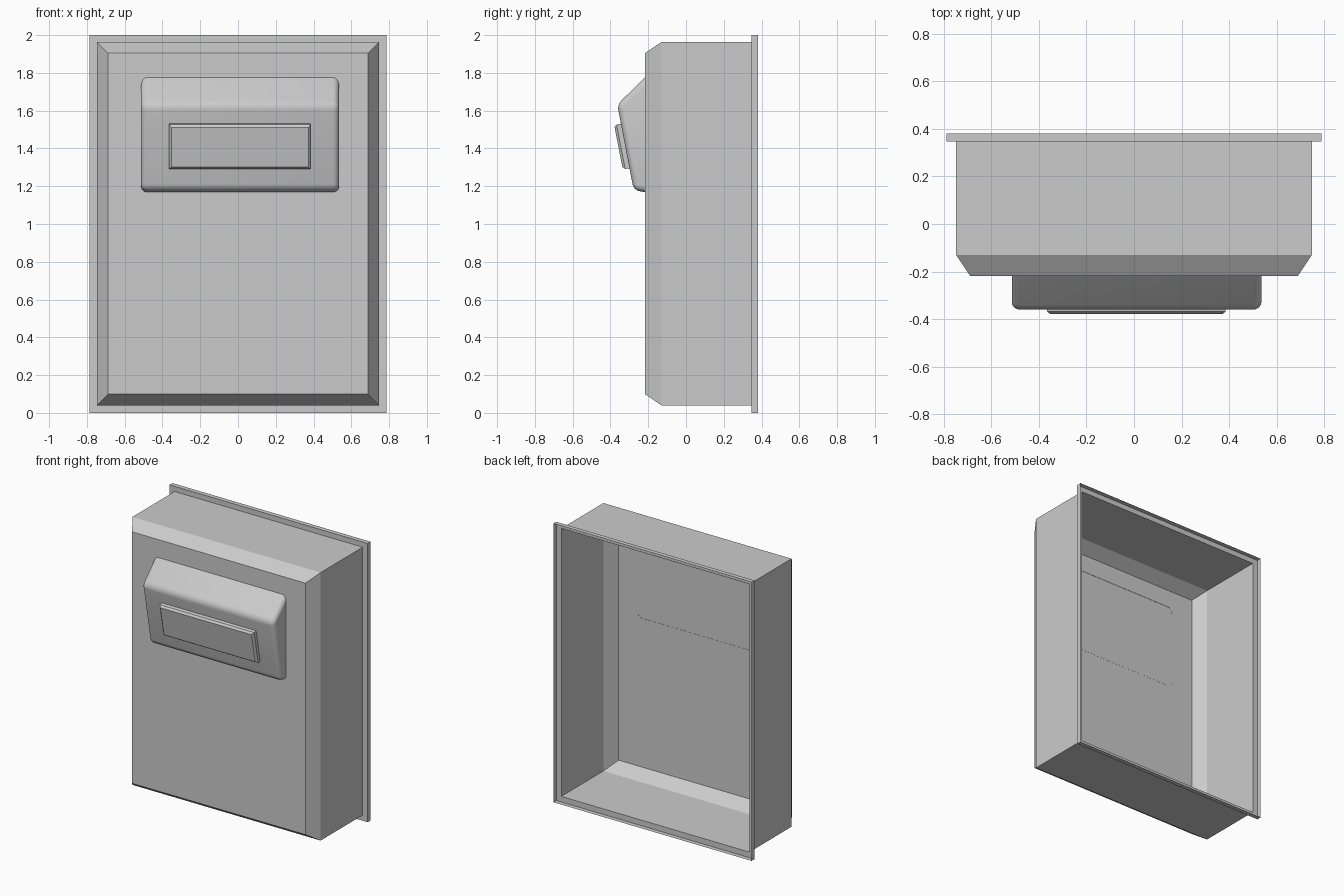
import bpy
import bmesh
from math import radians
from mathutils import Matrix

cube = bpy.data.objects.get("Cube")
if cube:
    bpy.data.objects.remove(cube, do_unlink=True)

grey = bpy.data.materials.new("light_grey")
grey.use_nodes = True
grey.diffuse_color = (0.6, 0.6, 0.6, 1)
grey.node_tree.nodes["Principled BSDF"].inputs["Base Color"].default_value = (0.6, 0.6, 0.6, 1)


def add_object(name, bm):
    mesh = bpy.data.meshes.new(name)
    bm.to_mesh(mesh)
    bm.free()
    mesh.materials.append(grey)
    obj = bpy.data.objects.new(name, mesh)
    bpy.context.collection.objects.link(obj)
    return obj


def ring(bm, half_width, y, low, high):
    corners = ((-half_width, low), (half_width, low), (half_width, high), (-half_width, high))
    return [bm.verts.new((x, y, z)) for x, z in corners]


# Hollow cabinet shell, open at the back: front panel, chamfer, walls, flange, lip
bm = bmesh.new()
sections = [
    (0.688, -0.218, 0.10, 1.905),
    (0.747, -0.13, 0.04, 1.963),
    (0.747, 0.347, 0.04, 1.963),
    (0.787, 0.347, 0.0, 2.0),
    (0.787, 0.38, 0.0, 2.0),
]
rings = [ring(bm, *s) for s in sections]
bm.faces.new(rings[0])
for a, b in zip(rings, rings[1:]):
    for i in range(4):
        j = (i + 1) % 4
        bm.faces.new((a[i], b[i], b[j], a[j]))
add_object("cabinet_shell", bm)

# Wedge-shaped housing with rounded front edges
bm = bmesh.new()
profile = [(-0.217, 1.777), (-0.364, 1.632), (-0.277, 1.18), (-0.217, 1.168)]
left, right = ([bm.verts.new((x, y, z)) for y, z in profile] for x in (-0.513, 0.535))
bm.faces.new(left)
bm.faces.new(right[::-1])
for i in range(3):
    bm.faces.new((left[i], left[i + 1], right[i + 1], right[i]))
bmesh.ops.recalc_face_normals(bm, faces=bm.faces)
bmesh.ops.bevel(bm, geom=[e for e in bm.edges if not e.is_boundary], offset=0.032,
                segments=5, profile=0.5, affect='EDGES')
housing = add_object("housing", bm)
bpy.ops.object.select_all(action='DESELECT')
housing.select_set(True)
bpy.context.view_layer.objects.active = housing
bpy.ops.object.shade_smooth_by_angle(angle=radians(40))

# Tilted raised plate with a chamfered front edge
bm = bmesh.new()
bmesh.ops.create_cube(bm, size=1, matrix=Matrix.Diagonal((0.75, 0.05, 0.24, 1)))
front = [e for e in bm.edges if all(v.co.y < 0 for v in e.verts)]
bmesh.ops.bevel(bm, geom=front, offset=0.013, segments=1, affect='EDGES')
plate = add_object("raised_plate", bm)
plate.location = (0.01, -0.333, 1.411)
plate.rotation_euler.x = radians(11)
